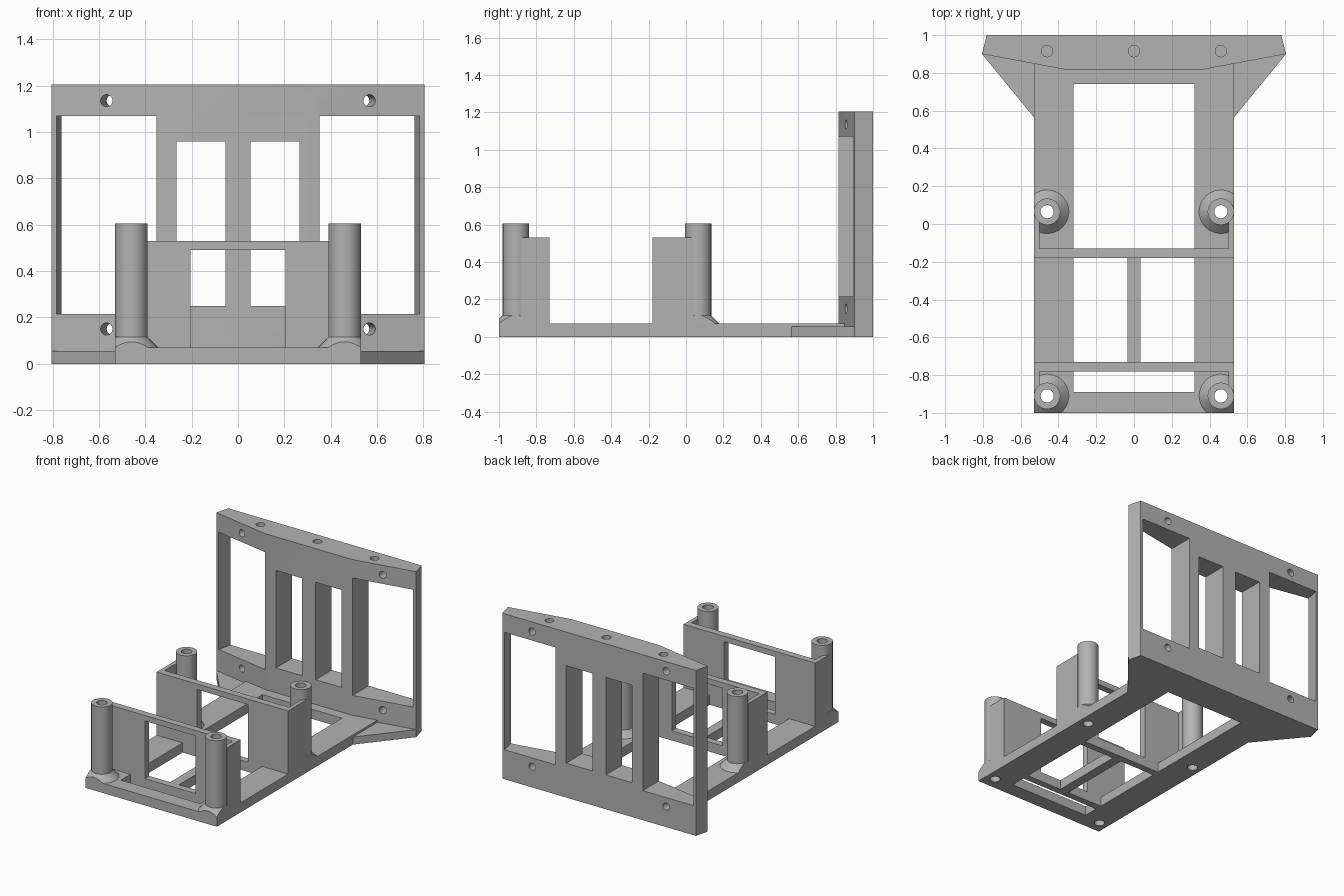
import bpy, bmesh, math
from mathutils import Matrix, Vector

if "Cube" in bpy.data.objects:
    bpy.data.objects.remove(bpy.data.objects["Cube"])

grey = bpy.data.materials.new("plain grey")
grey.use_nodes = True
COLOUR = (0.45, 0.45, 0.45, 1)
grey.diffuse_color = COLOUR
grey.node_tree.nodes["Principled BSDF"].inputs["Base Color"].default_value = COLOUR


def finish(name, bm):
    bmesh.ops.recalc_face_normals(bm, faces=bm.faces)
    mesh = bpy.data.meshes.new(name)
    bm.to_mesh(mesh)
    bm.free()
    mesh.materials.append(grey)
    obj = bpy.data.objects.new(name, mesh)
    bpy.context.collection.objects.link(obj)
    return obj


def prism(name, outline, z0, z1):
    """Extrude an xy outline from z0 to z1."""
    bm = bmesh.new()
    face = bm.faces.new([bm.verts.new((x, y, z0)) for x, y in outline])
    top = bmesh.ops.extrude_face_region(bm, geom=[face])["geom"]
    bmesh.ops.translate(bm, vec=(0, 0, z1 - z0),
                        verts=[v for v in top if isinstance(v, bmesh.types.BMVert)])
    return finish(name, bm)


def box(name, x0, x1, y0, y1, z0, z1):
    return prism(name, [(x0, y0), (x1, y0), (x1, y1), (x0, y1)], z0, z1)


def rod(name, centre, direction, radius, length):
    bm = bmesh.new()
    turn = Vector(direction).to_track_quat("Z", "Y").to_matrix().to_4x4()
    bmesh.ops.create_cone(bm, cap_ends=True, segments=32, radius1=radius, radius2=radius,
                          depth=length, matrix=Matrix.Translation(centre) @ turn)
    return finish(name, bm)


def lathe(name, profile, centre):
    """Spin a closed (radius, z) profile around a vertical axis."""
    bm = bmesh.new()
    verts = [bm.verts.new((r, 0, z)) for r, z in profile]
    edges = [bm.edges.new((a, b)) for a, b in zip(verts, verts[1:] + verts[:1])]
    bmesh.ops.spin(bm, geom=verts + edges, cent=(0, 0, 0), axis=(0, 0, 1),
                   angle=math.tau, steps=48)
    bmesh.ops.remove_doubles(bm, verts=bm.verts, dist=0.0001)
    bmesh.ops.translate(bm, verts=bm.verts, vec=(*centre, 0))
    return finish(name, bm)


def cut(obj, tools, operation="DIFFERENCE"):
    """Apply boolean tools to a part, then discard them."""
    for tool in tools:
        tool.hide_render = True
        mod = obj.modifiers.new("cut", "BOOLEAN")
        mod.object, mod.operation, mod.solver = tool, operation, "EXACT"
    graph = bpy.context.evaluated_depsgraph_get()
    mesh = bpy.data.meshes.new_from_object(obj.evaluated_get(graph))
    obj.modifiers.clear()
    obj.data = mesh
    for tool in tools:
        bpy.data.objects.remove(tool)


def smooth(obj):
    bpy.ops.object.select_all(action="DESELECT")
    obj.select_set(True)
    bpy.context.view_layer.objects.active = obj
    bpy.ops.object.shade_smooth_by_angle(angle=math.radians(30))


W = 0.53                    # half width of the base
POST_X, BORE = 0.46, 0.035
FRONT_Y, REAR_Y = -0.91, 0.065

# Base frame with open bays and screw bores
base = box("base_frame", -W, W, -1, 0.9, 0, 0.07)
tools = [box("cutter", -0.32, 0.32, y0, y1, -0.1, 0.2)
         for y0, y1 in ((-0.89, -0.78), (-0.13, 0.74))]
for s in (-1, 1):
    x0, x1 = sorted((s * 0.035, s * 0.32))
    tools.append(box("cutter", x0, x1, -0.73, -0.18, -0.1, 0.2))
    tools += [rod("cutter", (s * POST_X, y, 0), (0, 0, 1), BORE, 0.4)
              for y in (FRONT_Y, REAR_Y)]
cut(base, tools)
smooth(base)

# Triangular gussets between base and back panel
for side, s in (("left", 1), ("right", -1)):
    prism(side + "_gusset", [(s * W, 0.565), (s * 0.805, 0.9), (s * W, 0.9)], 0, 0.055)

# Cross walls with a wide central opening
for name, y in (("front_wall", -0.78), ("rear_wall", -0.18)):
    wall = box(name, -W, W, y, y + 0.05, 0.03, 0.53)
    cut(wall, [box("cutter", -0.205, 0.205, y - 0.1, y + 0.15, 0.07, 0.49)])

# Hollow posts with flared feet, and plates tying them to the walls
profile = [(BORE, 0.03), (0.115, 0.03), (0.115, 0.07), (0.07, 0.115), (0.07, 0.605), (BORE, 0.605)]
for side, s in (("left", 1), ("right", -1)):
    x0, x1 = sorted((s * 0.5, s * W))
    box(side + "_front_plate", x0, x1, -0.885, -0.73, 0.03, 0.53)
    box(side + "_rear_plate", x0, x1, -0.18, 0.04, 0.03, 0.53)
    for end, y in (("front", FRONT_Y), ("rear", REAR_Y)):
        post = lathe(f"{side}_{end}_post", profile, (s * POST_X, y))
        cut(post, [box("clip", -W, W, -1, 1, -0.5, 1)], "INTERSECT")
        smooth(post)

# Back panel: flat behind, angled wings in front
half = [(0.35, 0.815), (0.805, 0.9), (0.78, 1)]
panel = prism("back_panel", half + [(-x, y) for x, y in reversed(half)], 0, 1.205)
tools = [rod("cutter", (x, 0.915, 1.205), (0, 0, 1), 0.03, 0.2) for x in (-POST_X, 0, POST_X)]
for s in (-1, 1):
    x0, x1 = sorted((s * 0.055, s * 0.265))
    tools.append(box("cutter", x0, x1, 0.7, 1.1, 0.25, 0.96))
    tools.append(prism("cutter", [(s * 0.352, 0.7), (s * 0.825, 0.7),
                                  (s * 0.74, 1.1), (s * 0.352, 1.1)], 0.215, 1.07))
    tools += [rod("cutter", (s * 0.567, 0.856, z), (s * -0.085, 0.455, 0), 0.026, 0.5)
              for z in (0.15, 1.135)]
cut(panel, tools)
smooth(panel)
